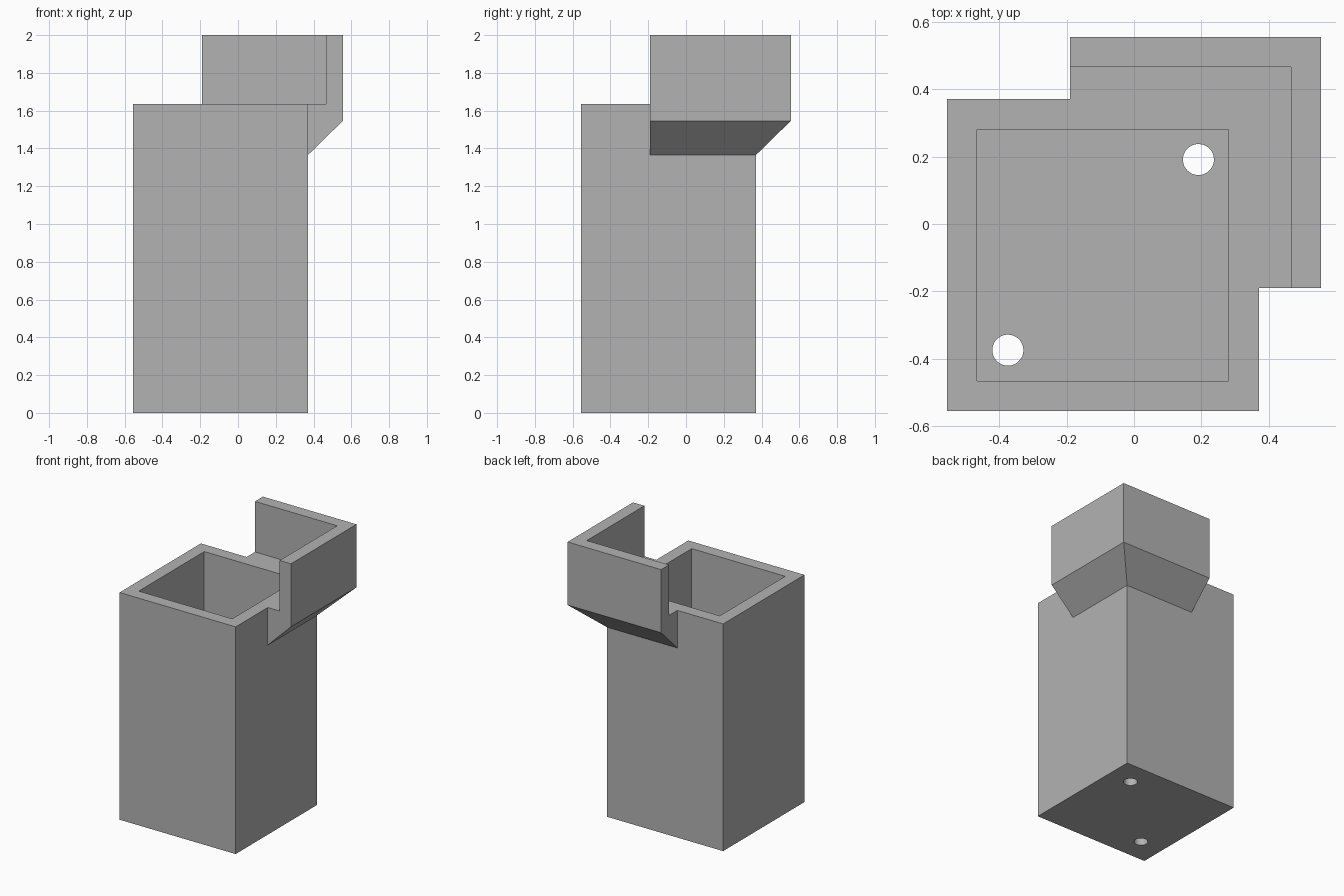
import bpy, bmesh

cube = bpy.data.objects.get("Cube")
if cube:
    bpy.data.objects.remove(cube, do_unlink=True)

LOW, HIGH = -0.555, 0.37      # tower walls, same in x and y
WALL = 0.09
RIM = 1.636
OUTER, END = 0.555, -0.19     # corner guard reach and free ends

grey = bpy.data.materials.new("plain grey")
grey.use_nodes = True
grey.diffuse_color = (0.45, 0.45, 0.45, 1)
grey.node_tree.nodes["Principled BSDF"].inputs["Base Color"].default_value = grey.diffuse_color


def finish(name, bm):
    bmesh.ops.recalc_face_normals(bm, faces=bm.faces)
    mesh = bpy.data.meshes.new(name)
    bm.to_mesh(mesh)
    bm.free()
    mesh.materials.append(grey)
    obj = bpy.data.objects.new(name, mesh)
    bpy.context.collection.objects.link(obj)
    return obj


def square_block(name, lo, hi, z0, z1):
    bm = bmesh.new()
    base = bm.faces.new([bm.verts.new((x, y, z0))
                         for x, y in ((lo, lo), (hi, lo), (hi, hi), (lo, hi))])
    top = bmesh.ops.extrude_face_region(bm, geom=[base])["geom"]
    bmesh.ops.translate(bm, vec=(0, 0, z1 - z0),
                        verts=[v for v in top if isinstance(v, bmesh.types.BMVert)])
    return finish(name, bm)


def combine(target, tool, operation):
    mod = target.modifiers.new(tool.name, 'BOOLEAN')
    mod.object, mod.operation, mod.solver = tool, operation, 'EXACT'
    bpy.context.view_layer.objects.active = target
    bpy.ops.object.modifier_apply(modifier=mod.name)
    bpy.data.objects.remove(tool, do_unlink=True)


# Hollow square tower
tower = square_block("tower", LOW, HIGH, 0, RIM)
cavity = square_block("cavity_cutter", LOW + WALL, HIGH - WALL, WALL, RIM + 0.2)
combine(tower, cavity, 'DIFFERENCE')

# Two round holes through the floor, in opposite corners
for centre in (-0.374, 0.191):
    bm = bmesh.new()
    bmesh.ops.create_cone(bm, cap_ends=True, segments=48, radius1=0.046, radius2=0.046, depth=0.4)
    bmesh.ops.translate(bm, vec=(centre, centre, 0), verts=bm.verts)
    combine(tower, finish("hole_cutter", bm), 'DIFFERENCE')

# Corner guard: one wall profile swept around the back corner with a mitre
profile = [(HIGH, 1.365), (OUTER, 1.546), (OUTER, 2), (OUTER - WALL, 2),
           (OUTER - WALL, RIM), (HIGH, RIM)]
bm = bmesh.new()
rings = [[bm.verts.new((*place(d), z)) for d, z in profile]
         for place in (lambda d: (d, END), lambda d: (d, d), lambda d: (END, d))]
for a, b in zip(rings, rings[1:]):
    for i in range(len(profile)):
        j = (i + 1) % len(profile)
        bm.faces.new((a[i], a[j], b[j], b[i]))
bm.faces.new(rings[0])
bm.faces.new(rings[-1])
combine(tower, finish("corner_guard", bm), 'UNION')

# Crisp corners, smooth hole walls
tower.name = "tower_with_corner_guard"
tower.select_set(True)
bpy.context.view_layer.objects.active = tower
bpy.ops.object.shade_smooth_by_angle()
